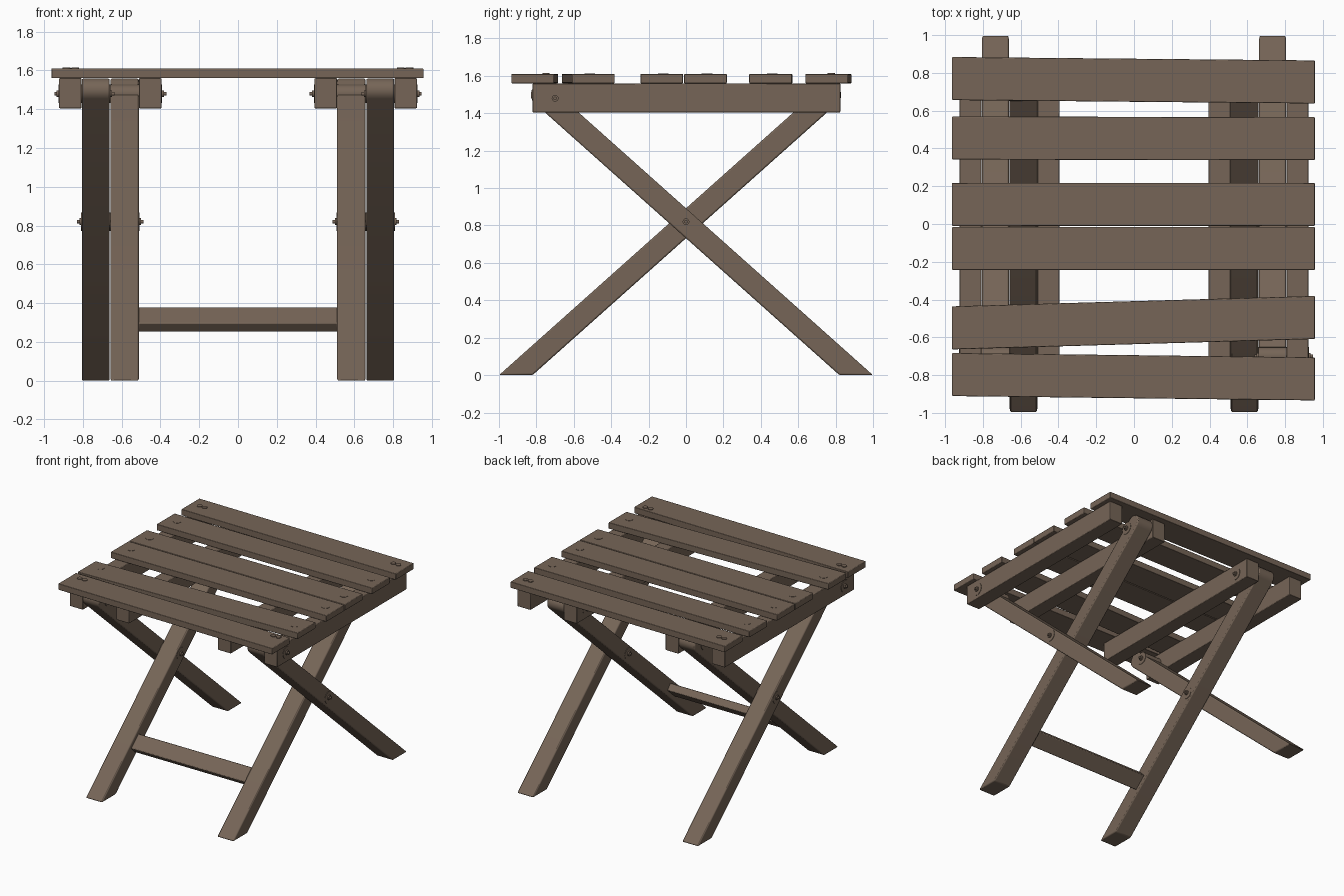
import bpy, bmesh, math
from mathutils import Matrix, Vector

if "Cube" in bpy.data.objects:
    bpy.data.objects.remove(bpy.data.objects["Cube"], do_unlink=True)

wood = bpy.data.materials.new("weathered_brown")
wood.use_nodes = True
BROWN = (0.18, 0.13, 0.095, 1)
wood.diffuse_color = BROWN
wood.node_tree.nodes["Principled BSDF"].inputs["Base Color"].default_value = BROWN


def finish(name, bm, bevel=0.0):
    bmesh.ops.recalc_face_normals(bm, faces=bm.faces)
    mesh = bpy.data.meshes.new(name)
    bm.to_mesh(mesh)
    bm.free()
    mesh.materials.append(wood)
    ob = bpy.data.objects.new(name, mesh)
    bpy.context.collection.objects.link(ob)
    if bevel:
        mod = ob.modifiers.new("soft_edges", "BEVEL")
        mod.width = bevel
        mod.segments = 2
        mod.limit_method = "ANGLE"
        mod.angle_limit = math.radians(40)
    bpy.ops.object.select_all(action="DESELECT")
    ob.select_set(True)
    bpy.context.view_layer.objects.active = ob
    bpy.ops.object.shade_smooth_by_angle(angle=math.radians(35))
    return ob


def extrude_x(name, profile, x0, x1, bevel):
    """Solid made from a (y, z) outline swept from x0 to x1."""
    bm = bmesh.new()
    face = bm.faces.new([bm.verts.new((x0, y, z)) for y, z in profile])
    out = bmesh.ops.extrude_face_region(bm, geom=[face])
    moved = [v for v in out["geom"] if isinstance(v, bmesh.types.BMVert)]
    bmesh.ops.translate(bm, verts=moved, vec=(x1 - x0, 0, 0))
    return finish(name, bm, bevel)


def disc(bm, centre, radius, depth, axis="X"):
    rot = Matrix.Rotation(math.pi / 2, 4, "Y") if axis == "X" else Matrix()
    bmesh.ops.create_cone(bm, cap_ends=True, segments=20, radius1=radius,
                          radius2=radius, depth=depth,
                          matrix=Matrix.Translation(centre) @ rot)


# Crossing legs: slanted bar, flat foot, round top
PIVOT_Z, FOOT, HALF = 0.82, 0.91, 0.06
ANGLE = math.atan2(PIVOT_Z, FOOT)
RAIL_Z = (1.405, 1.56)


def leg_profile(direction):
    """Direction +1 leans from a front foot to a back top."""
    overhang = HALF / math.sin(ANGLE)
    points = [(-FOOT - overhang, 0), (-FOOT + overhang, 0)]
    top_y, top_z = 0.77, PIVOT_Z + 0.77 * math.tan(ANGLE) - 0.015
    for i in range(11):
        a = ANGLE - math.pi / 2 + math.pi * i / 10
        points.append((top_y + HALF * math.cos(a), top_z + HALF * math.sin(a)))
    return [(direction * y, z) for y, z in points]


def span(side, a, b):
    return sorted((side * a, side * b))


for side, label in ((1, "left"), (-1, "right")):
    extrude_x(f"{label}_inner_leg", leg_profile(1), *span(side, 0.512, 0.658), 0.008)
    extrude_x(f"{label}_outer_leg", leg_profile(-1), *span(side, 0.662, 0.806), 0.008)

    # Rails beneath the seat
    low, high = RAIL_Z
    outline = [(-0.82, low), (0.825, low), (0.825, high), (-0.82, high)]
    extrude_x(f"{label}_inner_rail", outline, *span(side, 0.395, 0.511), 0.004)
    extrude_x(f"{label}_outer_rail", outline, *span(side, 0.807, 0.923), 0.004)

    # Pivot bolts with washers: inner x, outer x, y, z
    bm = bmesh.new()
    for xa, xb, y, z in ((0.512, 0.806, 0, PIVOT_Z),
                         (0.662, 0.923, -0.70, 1.48),
                         (0.395, 0.658, 0.70, 1.48)):
        mid, length = side * (xa + xb) / 2, xb - xa
        disc(bm, (mid, y, z), 0.048, length + 0.006)
        disc(bm, (mid, y, z), 0.018, length + 0.025)
        disc(bm, (mid, y, z), 0.009, length + 0.05)
    finish(f"{label}_pivot_bolts", bm)

# Foot stretcher, lying parallel to the inner legs
centre = Vector((-0.56, 0.315))
along = Vector((math.cos(ANGLE), math.sin(ANGLE))) * 0.0625
across = Vector((-math.sin(ANGLE), math.cos(ANGLE))) * 0.03
corners = [centre - along - across, centre + along - across,
           centre + along + across, centre - along + across]
extrude_x("stretcher", corners, -0.515, 0.515, 0.006)

# Seat slats: centre y at the right end, at the left end, and paired screws
slats = ((-0.797, -0.82, True), (-0.55, -0.495, False), (-0.13, -0.13, False),
         (0.104, 0.104, False), (0.455, 0.452, False), (0.77, 0.752, True))
for number, (ya, yb, paired) in enumerate(slats, 1):
    bm = bmesh.new()
    bmesh.ops.create_cube(bm, size=1)
    for v in bm.verts:
        mid = ya if v.co.x < 0 else yb
        v.co = (-0.963 if v.co.x < 0 else 0.957, mid + v.co.y * 0.228,
                1.585 + v.co.z * 0.05)
    finish(f"seat_slat_{number}", bm, 0.004)

    # Screw heads
    bm = bmesh.new()
    for side in (-1, 1):
        y = (ya + yb) / 2
        if paired:
            y += 0.06 if y < 0 else 0.015
            for x in (0.84, 0.885):
                disc(bm, (side * x, y, 1.611), 0.02, 0.008, "Z")
        else:
            disc(bm, (side * 0.865, y + 0.008, 1.609), 0.029, 0.006, "Z")
    finish(f"slat_screws_{number}", bm)
